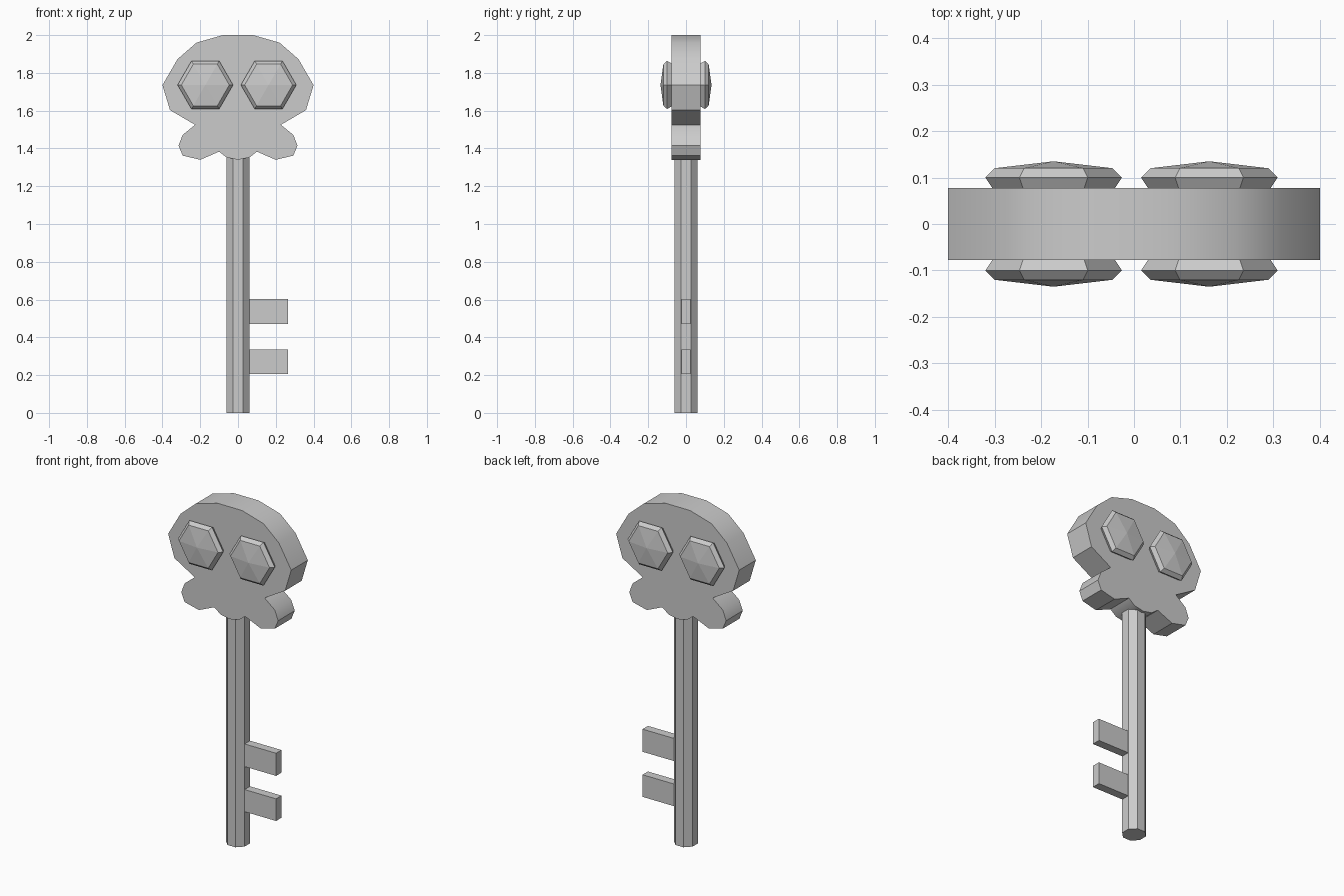
import bpy, bmesh, math

if "Cube" in bpy.data.objects:
    bpy.data.objects.remove(bpy.data.objects["Cube"])


def make_object(name, bm, smooth=False):
    bmesh.ops.recalc_face_normals(bm, faces=bm.faces[:])
    mesh = bpy.data.meshes.new(name)
    bm.to_mesh(mesh)
    bm.free()
    obj = bpy.data.objects.new(name, mesh)
    bpy.context.collection.objects.link(obj)
    if smooth:
        bpy.ops.object.select_all(action='DESELECT')
        bpy.context.view_layer.objects.active = obj
        obj.select_set(True)
        bpy.ops.object.shade_smooth_by_angle(angle=math.radians(32))
    return obj


def box(name, x0, x1, y, z0, z1):
    bm = bmesh.new()
    bmesh.ops.create_cube(bm, size=1)
    for v in bm.verts:
        v.co = (x0 + (v.co.x + 0.5) * (x1 - x0), v.co.y * 2 * y,
                z0 + (v.co.z + 0.5) * (z1 - z0))
    return make_object(name, bm)


# Skull-shaped bow: right half of the outline, mirrored and extruded
HALF = [(0.08, 2.0), (0.22, 1.96), (0.32, 1.873), (0.40, 1.735),
        (0.36, 1.603), (0.227, 1.525), (0.293, 1.472), (0.315, 1.415),
        (0.293, 1.362), (0.20, 1.34), (0.10, 1.383), (0.06, 1.352)]
outline = HALF + [(0, 1.34)] + [(-x, z) for x, z in reversed(HALF)]
bm = bmesh.new()
face = bm.faces.new([bm.verts.new((x, -0.077, z)) for x, z in outline])
ext = bmesh.ops.extrude_face_region(bm, geom=[face], use_keep_orig=True)
for v in ext["geom"]:
    if isinstance(v, bmesh.types.BMVert):
        v.co.y = 0.077
make_object("skull_bow", bm, smooth=True)


# Hexagonal eye gems, on both faces of the bow
def gem(name, cx, side):
    bm = bmesh.new()
    rings = []
    for r, y in [(0.127, 0.07), (0.147, 0.1), (0.127, 0.12)]:
        rings.append([bm.verts.new((cx + r * math.cos(i * math.pi / 3), side * y,
                                    1.736 + r * math.sin(i * math.pi / 3)))
                      for i in range(6)])
    apex = bm.verts.new((cx, side * 0.135, 1.736))
    bm.faces.new(rings[0])
    for i in range(6):
        j = (i + 1) % 6
        for a, b in zip(rings, rings[1:]):
            bm.faces.new((a[i], a[j], b[j], b[i]))
        bm.faces.new((rings[2][i], rings[2][j], apex))
    make_object(name, bm)


for label, cx in [("left", -0.173), ("right", 0.162)]:
    gem("eye_front_" + label, cx, -1)
    gem("eye_back_" + label, cx, 1)

# Octagonal shaft with flats facing the axes
bm = bmesh.new()
R = 0.061 / math.cos(math.pi / 8)
ring = [bm.verts.new((R * math.cos((i + 0.5) * math.pi / 4),
                      R * math.sin((i + 0.5) * math.pi / 4), 0)) for i in range(8)]
face = bm.faces.new(ring)
ext = bmesh.ops.extrude_face_region(bm, geom=[face], use_keep_orig=True)
for v in ext["geom"]:
    if isinstance(v, bmesh.types.BMVert):
        v.co.z = 1.40
make_object("shaft", bm)

# Key teeth
box("tooth_upper", 0.05, 0.265, 0.025, 0.47, 0.603)
box("tooth_lower", 0.05, 0.265, 0.025, 0.205, 0.335)
